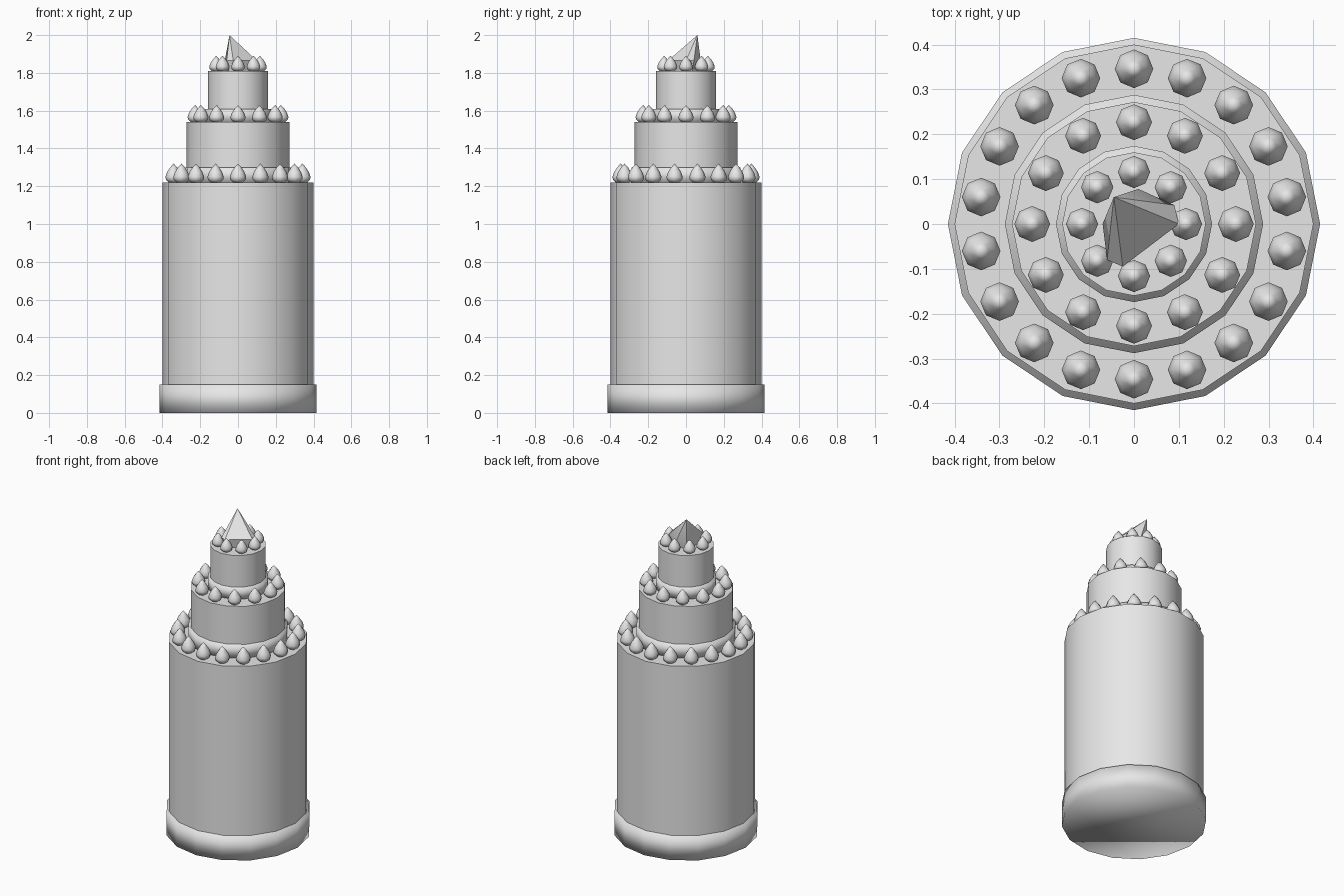
import bpy
import bmesh
from math import cos, sin, pi, radians
from mathutils import Vector

cube = bpy.data.objects.get("Cube")
if cube:
    bpy.data.objects.remove(cube, do_unlink=True)

grey = bpy.data.materials.new("plain light grey")
grey.use_nodes = True
grey.diffuse_color = (0.8, 0.8, 0.8, 1)
grey.node_tree.nodes["Principled BSDF"].inputs["Base Color"].default_value = (0.8, 0.8, 0.8, 1)


def finish(name, bm, angle=None):
    """Turn a bmesh into a smooth object; angle keeps sharper edges crisp."""
    bmesh.ops.recalc_face_normals(bm, faces=bm.faces)
    mesh = bpy.data.meshes.new(name)
    bm.to_mesh(mesh)
    bm.free()
    mesh.materials.append(grey)
    obj = bpy.data.objects.new(name, mesh)
    bpy.context.collection.objects.link(obj)
    bpy.ops.object.select_all(action="DESELECT")
    obj.select_set(True)
    bpy.context.view_layer.objects.active = obj
    if angle:
        bpy.ops.object.shade_smooth_by_angle(angle=radians(angle))
    else:
        bpy.ops.object.shade_smooth()
    return obj


def lathe(bm, profile, sides, centre=(0, 0)):
    """Spin (radius, z) points into a capped solid; zero radius makes a tip."""
    rings = []
    for r, z in profile:
        count = sides if r else 1
        rings.append([bm.verts.new((centre[0] + r * cos(2 * pi * i / sides),
                                    centre[1] + r * sin(2 * pi * i / sides), z))
                      for i in range(count)])
    for low, high in zip(rings, rings[1:]):
        for i in range(sides):
            j = (i + 1) % sides
            if len(high) == 1:
                bm.faces.new((low[i], low[j], high[0]))
            else:
                bm.faces.new((low[i], low[j], high[j], high[i]))
    for ring in (rings[0], rings[-1]):
        if len(ring) > 2:
            bm.faces.new(ring)


def drum(name, radius, bottom, top, angle=None):
    bm = bmesh.new()
    lathe(bm, [(radius, bottom), (radius, top)], 16)
    return finish(name, bm, angle)


# Three stacked tiers
drum("lower_tier", 0.40, 0.01, 1.22, 40)
drum("middle_tier", 0.272, 1.21, 1.54, 40)
drum("upper_tier", 0.16, 1.53, 1.81, 40)

# Bands around the foot of each tier
drum("lower_band", 0.415, 0.0, 0.15)
drum("middle_band", 0.288, 1.215, 1.30)
drum("upper_band", 0.174, 1.535, 1.61)

# Piped drops around the rim of each tier
drop_profile = [(0.6, 0), (0.95, 0.15), (1, 0.3), (0.8, 0.55), (0.42, 0.8), (0, 1)]


def drop_ring(name, count, ring_radius, size, bottom, height):
    bm = bmesh.new()
    for i in range(count):
        a = pi / 2 + 2 * pi * i / count
        profile = [(r * size, bottom + z * height) for r, z in drop_profile]
        lathe(bm, profile, 8, (ring_radius * cos(a), ring_radius * sin(a)))
    return finish(name, bm, 80)


drop_ring("lower_drops", 18, 0.346, 0.043, 1.22, 0.10)
drop_ring("middle_drops", 12, 0.227, 0.04, 1.54, 0.09)
drop_ring("upper_drops", 8, 0.116, 0.036, 1.81, 0.08)

# Slanted shard on top: one flat sloping side, rounded back, leaning tip
outline = [(0.01, 0.078), (0.09, 0.042), (0.1, 0), (-0.025, -0.095),
           (-0.06, -0.08), (-0.07, 0), (-0.045, 0.06)]
bm = bmesh.new()
for scale, z in ((0.8, 1.805), (1, 1.865)):
    for x, y in outline:
        bm.verts.new((x * scale, y * scale, z))
bm.verts.new(Vector((-0.045, 0.06, 2.0)))
bmesh.ops.convex_hull(bm, input=bm.verts)
finish("top_shard", bm, 40)
